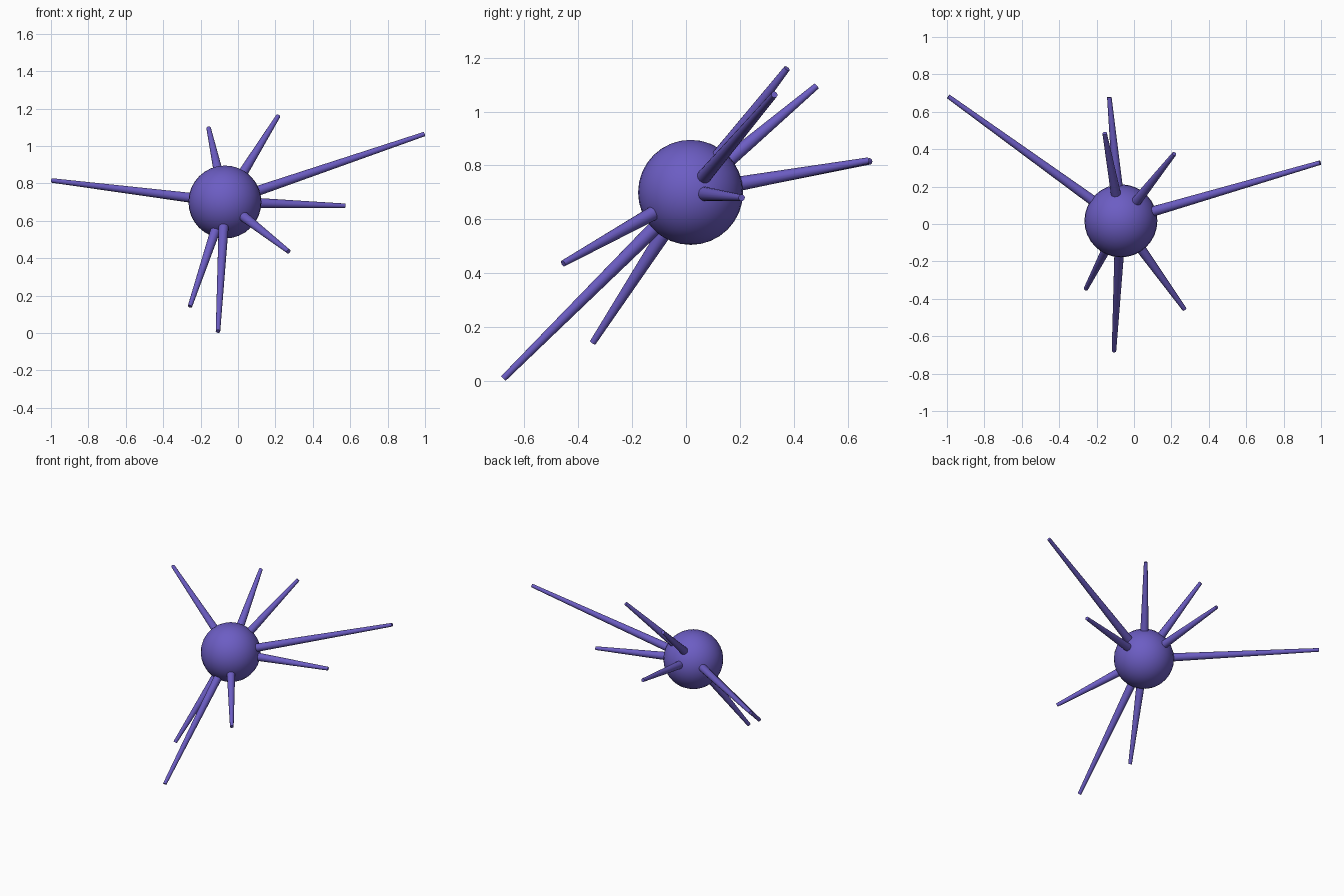
import bpy
from mathutils import Vector

if "Cube" in bpy.data.objects:
    bpy.data.objects.remove(bpy.data.objects["Cube"])

CENTER = Vector((-0.07, 0.017, 0.70))
RADIUS = 0.195
BASE_R, TIP_R = 0.027, 0.012

# Spike tip positions
TIPS = [
    (-0.993, 0.682, 0.815), (0.995, 0.328, 1.063), (0.215, 0.375, 1.16),
    (-0.157, 0.485, 1.095), (0.572, 0.207, 0.68), (0.27, -0.456, 0.436),
    (-0.257, -0.346, 0.142), (-0.107, -0.678, 0.009), (-0.132, 0.678, 0.818),
]

violet = bpy.data.materials.new("violet")
violet.diffuse_color = (0.15, 0.11, 0.55, 1)
violet.use_nodes = True
violet.node_tree.nodes["Principled BSDF"].inputs["Base Color"].default_value = violet.diffuse_color


def finish(name):
    obj = bpy.context.object
    obj.name = name
    obj.data.materials.append(violet)
    bpy.ops.object.shade_smooth_by_angle()
    return obj


# Round body
bpy.ops.mesh.primitive_uv_sphere_add(segments=32, ring_count=16, radius=RADIUS, location=CENTER)
finish("body")

# Tapered spikes radiating from the body, roots sunk just under its surface
for i, tip in enumerate(TIPS, 1):
    tip = Vector(tip)
    direction = (tip - CENTER).normalized()
    root = CENTER + direction * RADIUS * 0.92
    bpy.ops.mesh.primitive_cone_add(
        vertices=16, radius1=BASE_R, radius2=TIP_R, depth=(tip - root).length,
        location=(root + tip) / 2,
        rotation=direction.to_track_quat('Z', 'Y').to_euler())
    finish(f"spike_{i}")
